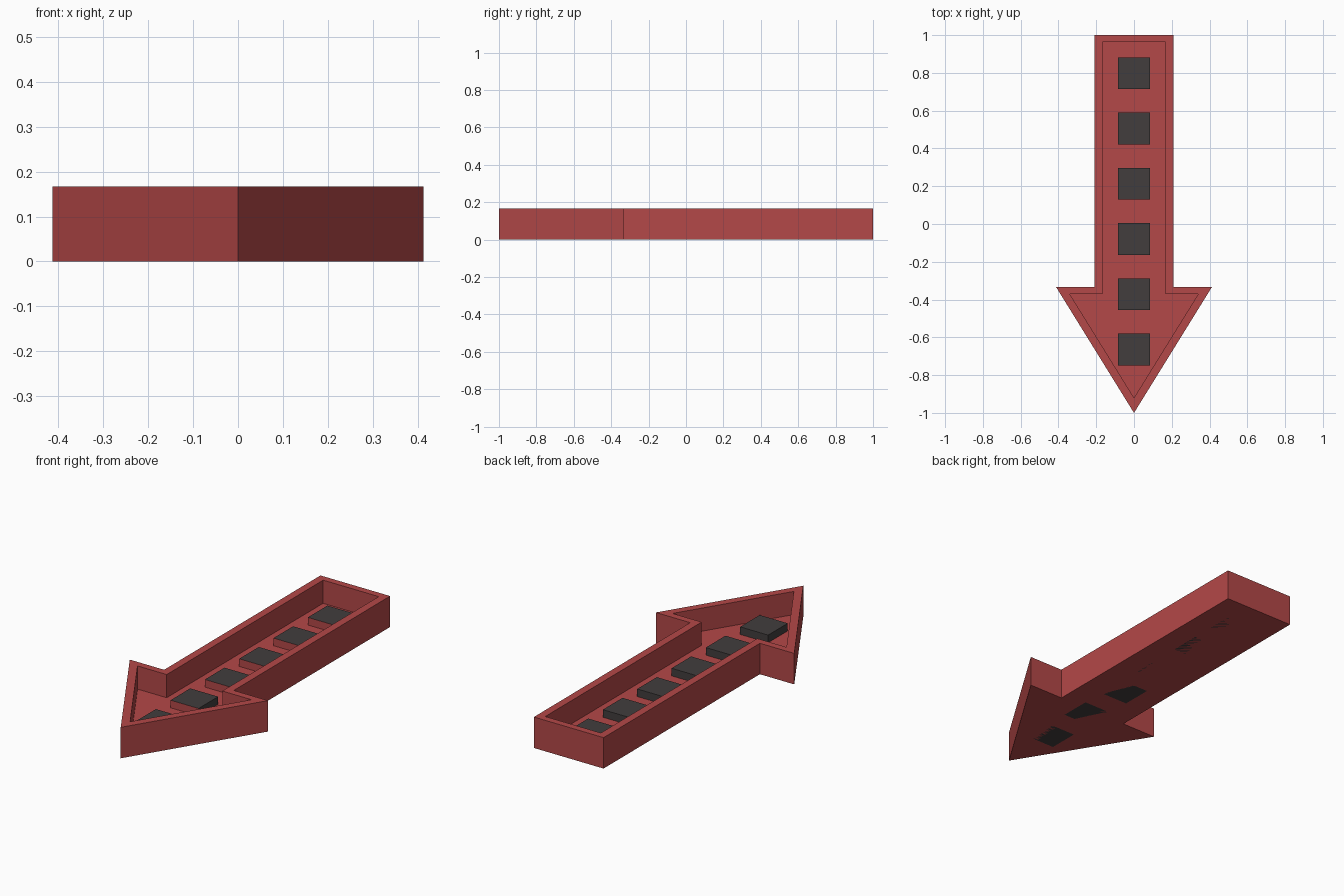
import bpy, bmesh
from mathutils import Matrix

if "Cube" in bpy.data.objects:
    bpy.data.objects.remove(bpy.data.objects["Cube"])


def material(name, rgb):
    m = bpy.data.materials.new(name)
    m.diffuse_color = (*rgb, 1)
    m.use_nodes = True
    m.node_tree.nodes["Principled BSDF"].inputs["Base Color"].default_value = m.diffuse_color
    return m


RED = material("red", (0.456, 0.065, 0.065))
BLACK = material("charcoal", (0.054, 0.048, 0.048))
HEIGHT, FLOOR = 0.167, 0.042


def finish(bm, name, mats):
    bmesh.ops.recalc_face_normals(bm, faces=bm.faces)
    me = bpy.data.meshes.new(name)
    bm.to_mesh(me)
    bm.free()
    for m in mats:
        me.materials.append(m)
    ob = bpy.data.objects.new(name, me)
    bpy.context.collection.objects.link(ob)
    return ob


def arrow(shaft, top, head, shoulder, tip):
    # mirrored arrow outline pointing to -y
    half = [(shaft, top), (shaft, shoulder), (head, shoulder)]
    return half + [(0, tip)] + [(-x, y) for x, y in reversed(half)]


# arrow tray: outer wall, rim, inner wall, raised floor
outer = arrow(0.208, 1.0, 0.413, -0.333, -1.0)
inner = arrow(0.166, 0.963, 0.34, -0.371, -0.92)
bm = bmesh.new()
loops = [[bm.verts.new((x, y, z)) for x, y in profile]
         for profile, z in ((outer, 0), (outer, HEIGHT), (inner, HEIGHT), (inner, FLOOR))]
for a, b in zip(loops, loops[1:]):
    for i in range(len(a)):
        j = (i + 1) % len(a)
        bm.faces.new((a[i], a[j], b[j], b[i]))
bm.faces.new(loops[0])
bm.faces.new(loops[-1])
finish(bm, "arrow_tray", [RED])

# row of square lamp blocks, their tip-facing sides red
SIZE, TOP = 0.167, 0.083
for k in range(6):
    y = 0.798 - k * 0.2925
    bm = bmesh.new()
    bmesh.ops.create_cube(bm, size=1, matrix=Matrix.Translation((0, y, TOP / 2))
                          @ Matrix.Diagonal((SIZE, SIZE, TOP, 1)))
    bmesh.ops.recalc_face_normals(bm, faces=bm.faces)
    for f in bm.faces:
        f.material_index = 1 if f.normal.y < -0.5 else 0
    finish(bm, f"lamp_block_{k + 1}", [BLACK, RED])
